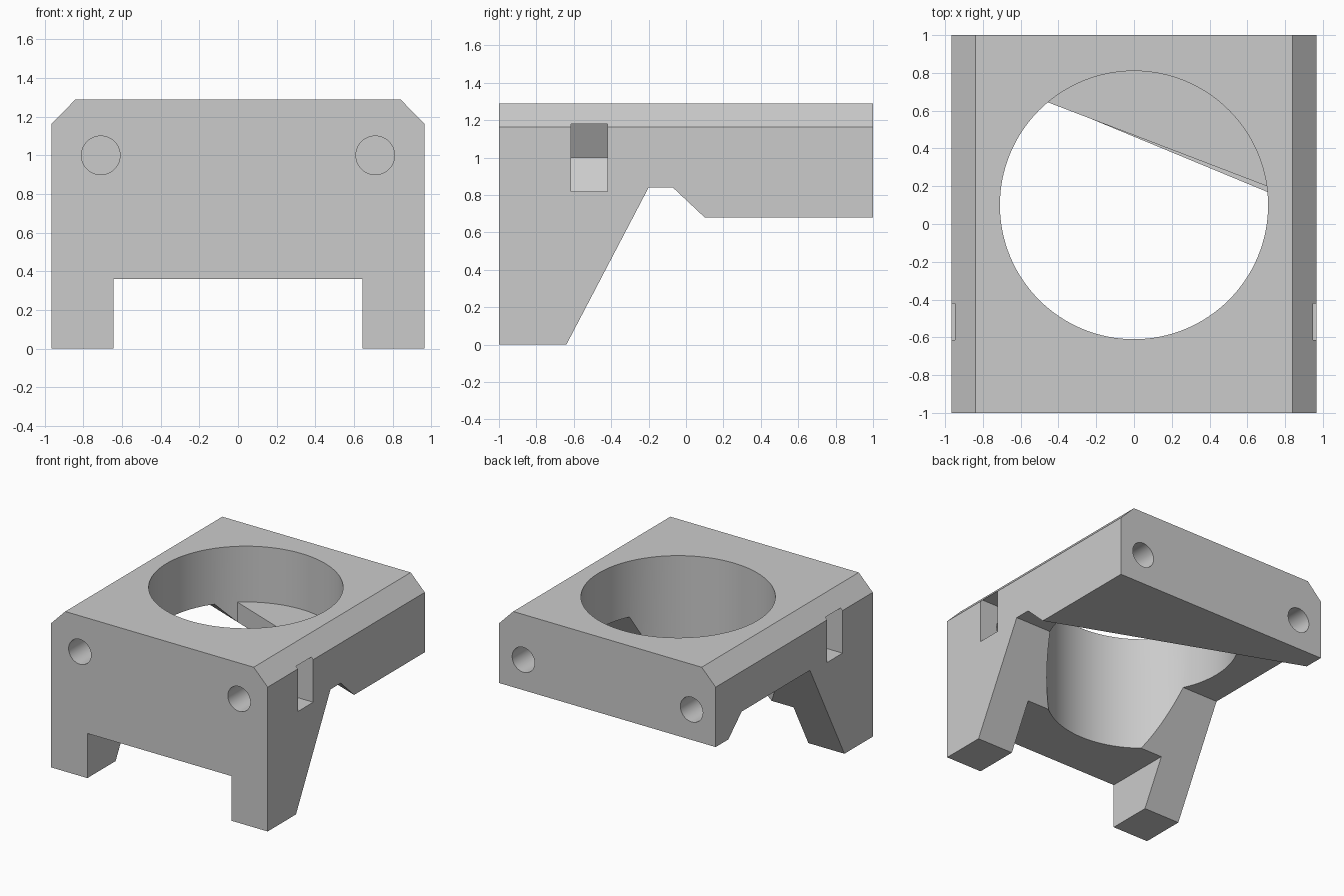
import bpy, bmesh, math

default = bpy.data.objects.get("Cube")
if default:
    bpy.data.objects.remove(default, do_unlink=True)

grey = bpy.data.materials.new("plain_grey")
grey.use_nodes = True
colour = (0.6, 0.6, 0.6, 1)
grey.diffuse_color = colour
grey.node_tree.nodes["Principled BSDF"].inputs["Base Color"].default_value = colour


def loft(name, start, end):
    """Solid between two matching rings of points."""
    bm = bmesh.new()
    a = [bm.verts.new(p) for p in start]
    b = [bm.verts.new(p) for p in end]
    n = len(a)
    bm.faces.new(a)
    bm.faces.new(b[::-1])
    for i in range(n):
        j = (i + 1) % n
        bm.faces.new((a[i], b[i], b[j], a[j]))
    bmesh.ops.recalc_face_normals(bm, faces=bm.faces)
    mesh = bpy.data.meshes.new(name)
    bm.to_mesh(mesh)
    bm.free()
    obj = bpy.data.objects.new(name, mesh)
    mesh.materials.append(grey)
    bpy.context.collection.objects.link(obj)
    return obj


def along_y(name, profile, y0, y1):
    return loft(name, [(x, y0, z) for x, z in profile], [(x, y1, z) for x, z in profile])


def along_z(name, profile, z0, z1):
    return loft(name, [(x, y, z0) for x, y in profile], [(x, y, z1) for x, y in profile])


def ring(cx, cy, r, n):
    return [(cx + r * math.cos(math.tau * i / n), cy + r * math.sin(math.tau * i / n))
            for i in range(n)]


def cut(target, cutter):
    """Subtract the cutter for good and remove it."""
    mod = target.modifiers.new("cut", 'BOOLEAN')
    mod.operation = 'DIFFERENCE'
    mod.solver = 'EXACT'
    mod.object = cutter
    bpy.context.view_layer.objects.active = target
    bpy.ops.object.modifier_apply(modifier=mod.name)
    bpy.data.objects.remove(cutter, do_unlink=True)


W, TOP, CEILING, PLATE = 0.965, 1.29, 0.84, 0.68


def rear_edge(x):
    """Front edge of the low rear plate, running diagonally."""
    return 0.1 + (W - x) * 0.383


# Block with chamfered upper edges
half = [(W, 0), (W, 1.163), (0.84, TOP)]
bracket = along_y("bracket", half + [(-x, z) for x, z in half[::-1]], -1, 1)


# Underside: sloped front legs, raised ceiling and diagonal rear plate
def underside(x):
    r = rear_edge(x)
    section = [(-0.692, -0.1), (-0.2, CEILING), (r - 0.17, CEILING),
               (r, PLATE), (1.6, PLATE), (1.6, -0.1)]
    return [(x, y, z) for y, z in section]


cut(bracket, loft("underside_cutter", underside(1.2), underside(-1.2)))

# Gap between the legs
cut(bracket, along_y("leg_gap_cutter", [(-0.643, -0.1), (0.643, -0.1), (0.643, 0.36), (-0.643, 0.36)],
                     -1.2, 1.2))

# Large round opening that leaves a ledge on the rear plate
opening = along_z("opening_cutter", ring(0, 0.1, 0.71, 128), -0.1, 1.5)
ledge = [(1.2, rear_edge(1.2)), (1.2, 2), (-1.2, 2), (-1.2, rear_edge(-1.2))]
cut(opening, along_z("ledge_cutter", ledge, -0.3, CEILING))
cut(bracket, opening)

for s in (1, -1):
    # Blind screw holes, front and back
    cut(bracket, along_y("front_hole_cutter", ring(s * 0.71, 1.0, 0.1, 48), -1.2, -0.32))
    cut(bracket, along_y("back_hole_cutter", ring(s * 0.75, 0.925, 0.1, 48), 0.55, 1.2))
    # Side nut slots with a pointed inner end
    slot = [(s * x, z) for x, z in ((1.2, 0.82), (0.606, 0.82), (0.502, 1.0), (0.606, 1.18), (1.2, 1.18))]
    cut(bracket, along_y("nut_slot_cutter", slot, -0.615, -0.42))

bpy.ops.object.select_all(action='DESELECT')
bracket.select_set(True)
bpy.context.view_layer.objects.active = bracket
bpy.ops.object.shade_smooth_by_angle(angle=math.radians(25))
